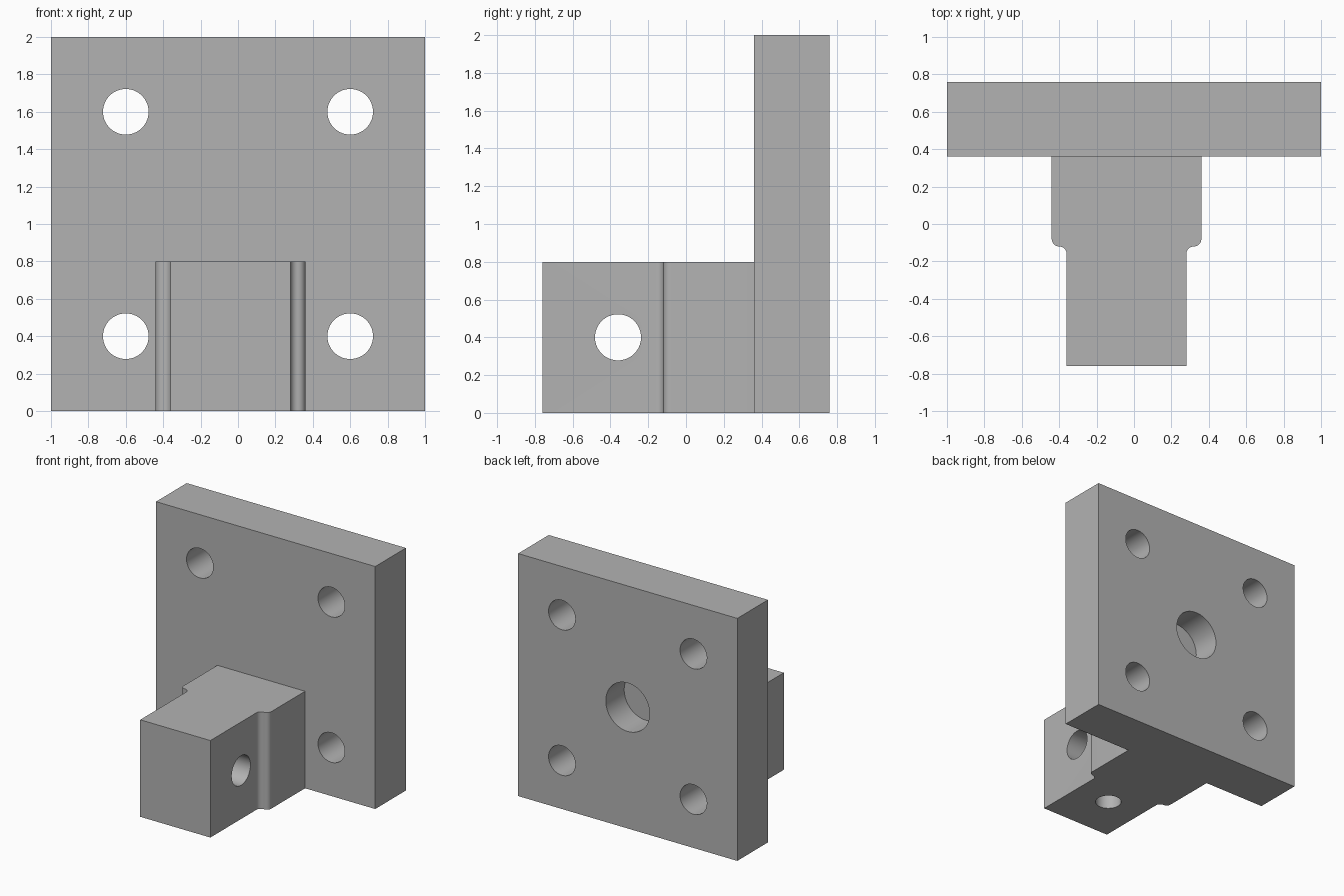
import bpy, bmesh, math
from mathutils import Matrix, Vector

cube = bpy.data.objects.get("Cube")
if cube:
    bpy.data.objects.remove(cube, do_unlink=True)

grey = bpy.data.materials.new("machined grey")
grey.use_nodes = True
colour = (0.45, 0.45, 0.45, 1)
grey.diffuse_color = colour
grey.node_tree.nodes["Principled BSDF"].inputs["Base Color"].default_value = colour


def new_object(name, bm):
    bmesh.ops.recalc_face_normals(bm, faces=bm.faces)
    mesh = bpy.data.meshes.new(name)
    bm.to_mesh(mesh)
    bm.free()
    mesh.materials.append(grey)
    obj = bpy.data.objects.new(name, mesh)
    bpy.context.scene.collection.objects.link(obj)
    return obj


def extrude_outline(name, points, height):
    bm = bmesh.new()
    face = bm.faces.new([bm.verts.new((x, y, 0)) for x, y in points])
    top = bmesh.ops.extrude_face_region(bm, geom=[face])["geom"]
    verts = [g for g in top if isinstance(g, bmesh.types.BMVert)]
    bmesh.ops.translate(bm, verts=verts, vec=(0, 0, height))
    return new_object(name, bm)


def rod(name, start, end, radius):
    start, end = Vector(start), Vector(end)
    axis = end - start
    spin = axis.to_track_quat("Z", "Y").to_matrix().to_4x4()
    bm = bmesh.new()
    bmesh.ops.create_cone(bm, cap_ends=True, segments=64, radius1=radius,
                          radius2=radius, depth=axis.length,
                          matrix=Matrix.Translation((start + end) / 2) @ spin)
    return new_object(name, bm)


def combine(target, tool, operation):
    mod = target.modifiers.new(tool.name, "BOOLEAN")
    mod.operation, mod.solver, mod.object = operation, "EXACT", tool
    bpy.context.view_layer.objects.active = target
    bpy.ops.object.modifier_apply(modifier=mod.name)
    bpy.data.objects.remove(tool, do_unlink=True)


def arc(cx, cy, start, end, r=0.04, steps=10):
    angles = [math.radians(start + (end - start) * i / steps) for i in range(steps + 1)]
    return [(cx + r * math.cos(a), cy + r * math.sin(a)) for a in angles]


# Upright mounting plate
front, back = 0.36, 0.76
bracket = extrude_outline("mounting_bracket",
                          [(-1, front), (1, front), (1, back), (-1, back)], 2)

# Stepped arm, offset to one side, with rounded shoulders
mid = -0.04
half = [(0.32, -back)] + arc(0.36, -0.16, 180, 90) + arc(0.36, -0.08, -90, 0) + [(0.4, 0.5)]
outline = [(mid + x, y) for x, y in half] + [(mid - x, y) for x, y in reversed(half)]
combine(bracket, extrude_outline("arm", outline, 0.8), "UNION")

# Bolt holes through the plate corners
for x in (-0.6, 0.6):
    for z in (0.4, 1.6):
        combine(bracket, rod("bolt_hole", (x, 0.2, z), (x, 1, z), 0.122), "DIFFERENCE")

# Blind bore in the back, cross hole in the arm, and hole up from below
combine(bracket, rod("centre_bore", (0, 0.52, 1), (0, 1, 1), 0.2), "DIFFERENCE")
combine(bracket, rod("cross_hole", (-1, -0.36, 0.4), (1, -0.36, 0.4), 0.122), "DIFFERENCE")
combine(bracket, rod("bottom_hole", (mid, -0.36, -0.2), (mid, -0.36, 0.4), 0.1), "DIFFERENCE")

# Smooth rounds, sharp corners
bpy.ops.object.select_all(action="DESELECT")
bracket.select_set(True)
bpy.context.view_layer.objects.active = bracket
bpy.ops.object.shade_smooth_by_angle(angle=math.radians(30))
